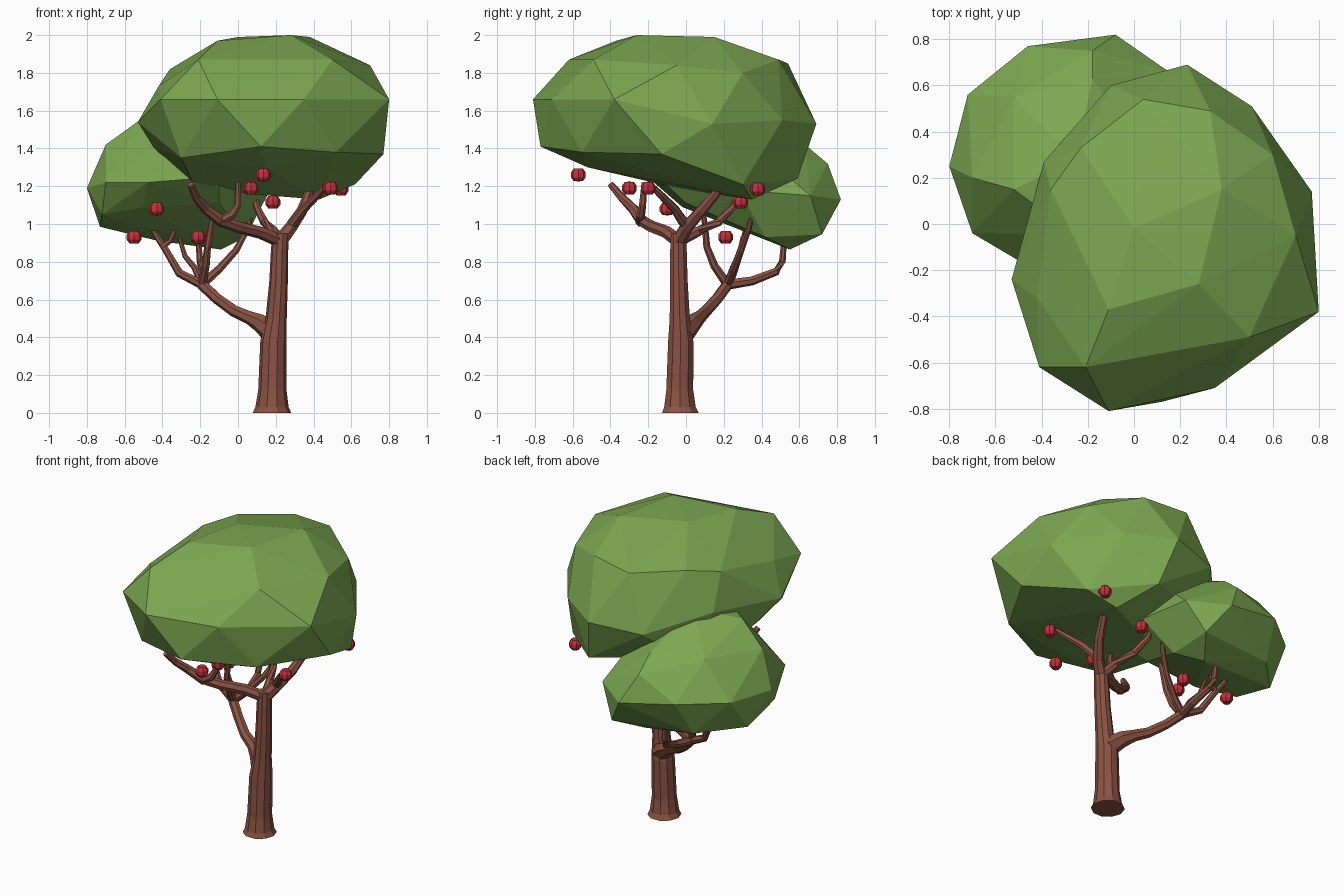
import bpy, bmesh, math
from mathutils import Vector


def material(name, rgb):
    m = bpy.data.materials.new(name)
    m.diffuse_color = (*rgb, 1)
    return m


LEAF = material("leaf_green", (0.2, 0.385, 0.082))
BARK = material("bark_brown", (0.26, 0.086, 0.058))
FRUIT = material("fruit_red", (0.58, 0.032, 0.048))


def finish(name, bm, mat):
    bmesh.ops.recalc_face_normals(bm, faces=bm.faces)
    me = bpy.data.meshes.new(name)
    bm.to_mesh(me)
    bm.free()
    me.materials.append(mat)
    ob = bpy.data.objects.new(name, me)
    bpy.context.collection.objects.link(ob)
    return ob


def canopy(name, points):
    """Faceted leaf mass: hull around a few silhouette corners."""
    bm = bmesh.new()
    for p in points:
        bm.verts.new(p)
    bmesh.ops.convex_hull(bm, input=bm.verts)
    loose = [v for v in bm.verts if not v.link_faces]
    bmesh.ops.delete(bm, geom=loose, context='VERTS')
    finish(name, bm, LEAF)


def tube(name, path, radii, sides=8):
    """Tapered limb that follows a path of points."""
    bm = bmesh.new()
    pts = [Vector(p) for p in path]
    rings = []
    for i, p in enumerate(pts):
        d = (pts[min(i + 1, len(pts) - 1)] - pts[max(i - 1, 0)]).normalized()
        if name == "trunk":
            d = Vector((0, 0, 1))
        ref = Vector((0, 1, 0)) if abs(d.y) < 0.8 else Vector((1, 0, 0))
        u = d.cross(ref).normalized()
        v = d.cross(u)
        rings.append([bm.verts.new(p + radii[i] * (u * math.cos(a) + v * math.sin(a)))
                      for a in (math.tau * k / sides for k in range(sides))])
    for a, b in zip(rings, rings[1:]):
        for k in range(sides):
            n = (k + 1) % sides
            bm.faces.new((a[k], a[n], b[n], b[k]))
    bm.faces.new(rings[0])
    bm.faces.new(rings[-1])
    finish(name, bm, BARK)


def branch(name, r0, r1, *path):
    n = len(path) - 1
    tube(name, path, [r0 + (r1 - r0) * i / n for i in range(n + 1)], 7)


# Large upper canopy
canopy("upper_canopy", [
    # crown
    (0.28, -0.26, 2.0), (-0.11, -0.37, 1.97), (0.0, -0.02, 1.99), (0.38, 0.15, 1.99), (-0.23, 0.33, 1.86),
    # shoulder
    (-0.21, -0.62, 1.87), (0.5, -0.49, 1.87), (0.7, -0.05, 1.84), (0.6, 0.3, 1.8), (0.33, 0.49, 1.87),
    (0.04, 0.54, 1.85), (-0.36, 0.15, 1.82), (-0.42, -0.32, 1.73),
    # widest ring
    (-0.11, -0.81, 1.66), (0.35, -0.71, 1.66), (0.8, -0.38, 1.66), (0.77, 0.14, 1.53), (0.51, 0.51, 1.55),
    (0.23, 0.69, 1.53), (-0.1, 0.6, 1.5), (-0.39, 0.27, 1.6), (-0.53, -0.24, 1.54), (-0.41, -0.62, 1.66),
    # lower rim
    (0.12, -0.77, 1.41), (0.52, -0.55, 1.38), (0.77, -0.13, 1.37), (-0.3, -0.58, 1.35), (-0.45, -0.1, 1.41),
    # underside
    (0.15, -0.52, 1.3), (0.62, 0.3, 1.21), (0.43, 0.35, 1.13), (0.3, 0.59, 1.24), (-0.22, 0.0, 1.18),
    (-0.25, 0.35, 1.3)])

# Smaller lower canopy, behind on the left
canopy("lower_canopy", [
    (-0.8, 0.25, 1.19), (-0.72, 0.56, 1.2), (-0.46, 0.77, 1.2), (-0.08, 0.82, 1.13), (0.15, 0.66, 1.15),
    (0.17, 0.28, 1.18), (-0.7, -0.04, 1.22), (-0.48, -0.17, 1.22), (-0.1, -0.15, 1.25),
    (-0.72, 0.1, 1.05), (-0.73, 0.4, 0.985), (-0.42, 0.5, 0.91), (-0.5, 0.64, 0.97), (0.04, 0.72, 0.945),
    (-0.09, 0.55, 0.865), (0.04, 0.42, 0.93), (-0.5, -0.02, 1.09), (-0.1, 0.0, 1.11),
    (-0.7, 0.2, 1.42), (-0.52, 0.15, 1.55), (-0.52, 0.55, 1.43), (-0.18, 0.75, 1.32), (-0.18, 0.63, 1.42),
    (-0.25, 0.28, 1.6), (-0.25, -0.05, 1.55), (0.05, 0.3, 1.45)])

# Trunk with flared foot
tube("trunk",
     [(0.18, -0.03, 0), (0.18, -0.032, 0.03), (0.182, -0.033, 0.12), (0.188, -0.028, 0.38),
      (0.202, -0.033, 0.5), (0.215, -0.038, 0.7), (0.22, -0.04, 0.86), (0.225, -0.04, 0.95)],
     [0.102, 0.088, 0.075, 0.07, 0.056, 0.049, 0.046, 0.042], 10)

# Lower limb and its twigs
FORK = (-0.19, 0.22, 0.68)
tube("lower_limb", [(0.19, -0.02, 0.42), (0.12, 0.035, 0.475), (0.06, 0.07, 0.505), (-0.02, 0.105, 0.54),
                    (-0.11, 0.165, 0.605), FORK], [0.065, 0.05, 0.036, 0.032, 0.03, 0.03], 7)
branch("left_twig", 0.026, 0.012, FORK, (-0.31, 0.25, 0.74), (-0.38, 0.29, 0.86), (-0.44, 0.32, 0.95),
       (-0.47, 0.33, 1.05))
branch("left_twig_fork", 0.018, 0.011, (-0.4, 0.295, 0.88), (-0.36, 0.3, 0.91), (-0.32, 0.32, 1.0))
branch("back_twig", 0.028, 0.015, FORK, (-0.17, 0.35, 0.7), (-0.19, 0.48, 0.75), (-0.2, 0.51, 0.8),
       (-0.21, 0.52, 0.92))
branch("right_twig", 0.025, 0.012, FORK, (-0.1, 0.25, 0.76), (-0.01, 0.29, 0.86), (0.05, 0.33, 0.97),
       (0.07, 0.35, 1.05))
branch("front_twig", 0.025, 0.013, FORK, (-0.17, 0.15, 0.78), (-0.16, 0.11, 0.88), (-0.14, 0.1, 1.0),
       (-0.12, 0.08, 1.12))
branch("middle_twig", 0.02, 0.011, FORK, (-0.23, 0.25, 0.77), (-0.28, 0.28, 0.83), (-0.31, 0.3, 0.93))

# Upper limbs and their twigs
TOP = (0.225, -0.04, 0.91)
branch("front_limb", 0.036, 0.03, TOP, (0.12, -0.1, 0.955), (0.0, -0.18, 0.985), (-0.1, -0.24, 1.02))
branch("front_limb_left", 0.032, 0.018, (-0.08, -0.23, 1.01), (-0.17, -0.28, 1.08), (-0.22, -0.34, 1.14),
       (-0.25, -0.4, 1.21))
branch("front_limb_right", 0.028, 0.015, (-0.1, -0.24, 1.01), (-0.03, -0.24, 1.05), (0.0, -0.23, 1.1),
       (0.0, -0.22, 1.22))
branch("right_limb", 0.04, 0.02, TOP, (0.28, 0.0, 0.98), (0.34, 0.08, 1.07), (0.37, 0.15, 1.15),
       (0.39, 0.2, 1.22))
branch("right_limb_fork", 0.028, 0.015, (0.28, 0.0, 0.99), (0.35, -0.06, 1.08), (0.43, -0.14, 1.16),
       (0.46, -0.18, 1.2))
branch("back_limb", 0.032, 0.015, TOP, (0.19, 0.06, 0.96), (0.14, 0.17, 1.01), (0.1, 0.25, 1.09),
       (0.09, 0.28, 1.16))

# Hanging fruit: eight-sided, flat top and bottom
for i, p in enumerate([(-0.55, 0.21, 0.93), (-0.43, -0.1, 1.08), (-0.21, 0.21, 0.93), (0.07, -0.3, 1.19),
                       (0.135, -0.57, 1.26), (0.185, 0.29, 1.115), (0.49, -0.2, 1.19),
                       (0.545, 0.38, 1.185)]):
    bm = bmesh.new()
    bmesh.ops.create_uvsphere(bm, u_segments=8, v_segments=5, radius=0.041)
    for v in bm.verts:
        v.co.z = max(-0.034, min(0.034, v.co.z))
        v.co += Vector(p)
    finish(f"fruit_{i + 1}", bm, FRUIT)
